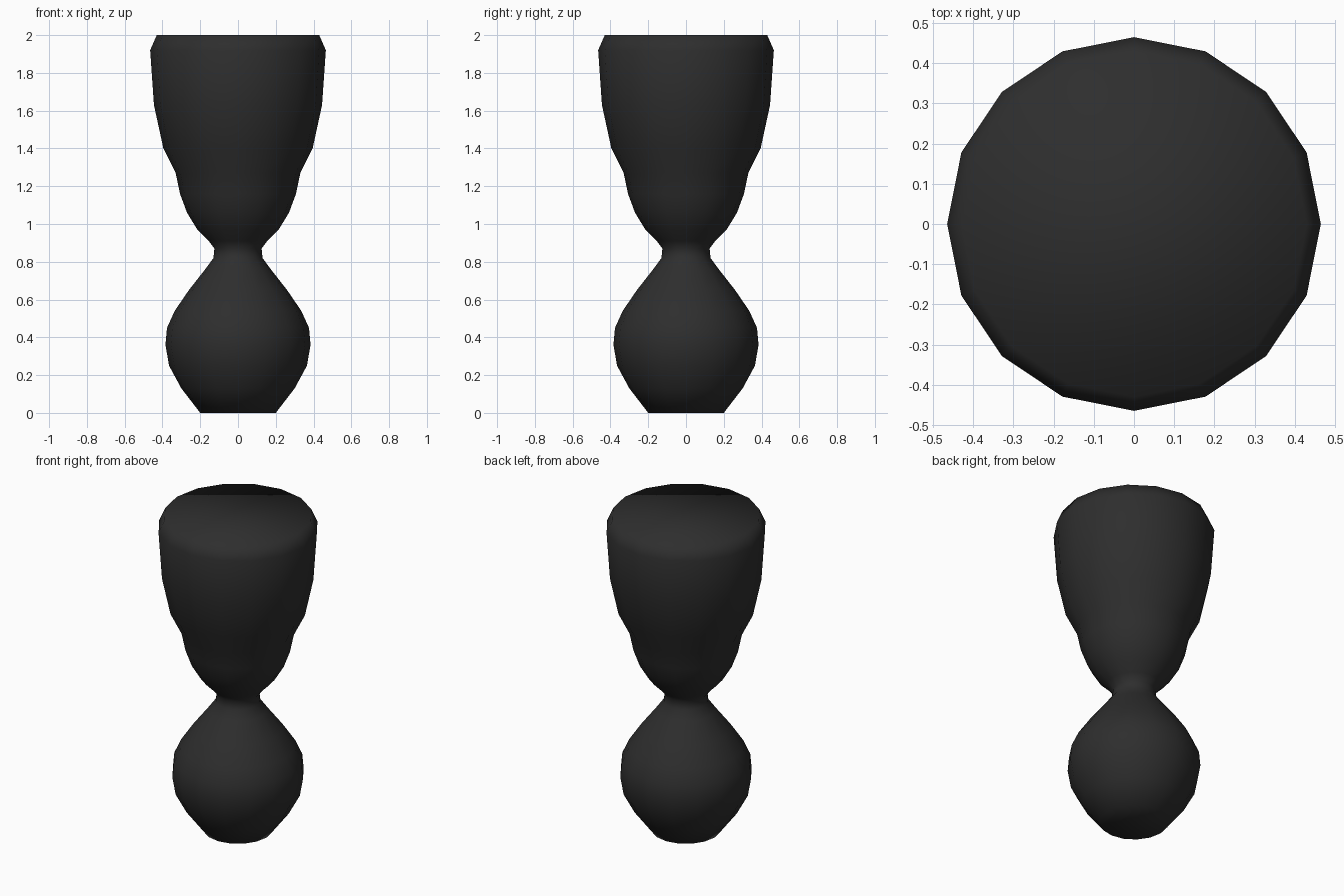
import bpy, bmesh, math

if "Cube" in bpy.data.objects:
    bpy.data.objects.remove(bpy.data.objects["Cube"])

SIDES = 16
# (radius, height) outline from foot to flat top
PROFILE = [
    (0.20, 0), (0.30, 0.13), (0.365, 0.25), (0.384, 0.36), (0.376, 0.45),
    (0.335, 0.54), (0.26, 0.65), (0.17, 0.765), (0.13, 0.82), (0.125, 0.87),
    (0.155, 0.91), (0.215, 0.97), (0.27, 1.06), (0.307, 1.16), (0.33, 1.27),
    (0.395, 1.40), (0.445, 1.63), (0.465, 1.92), (0.43, 2.0),
]


def lathe(name, profile, sides):
    bm = bmesh.new()
    rings = [[bm.verts.new((r * math.cos(math.tau * i / sides),
                            r * math.sin(math.tau * i / sides), z))
              for i in range(sides)] for r, z in profile]
    for a, b in zip(rings, rings[1:]):
        for i in range(sides):
            j = (i + 1) % sides
            bm.faces.new((a[i], a[j], b[j], b[i]))
    # Flat end caps
    bm.faces.new(rings[0][::-1])
    bm.faces.new(rings[-1])
    for f in bm.faces:
        f.smooth = True
    mesh = bpy.data.meshes.new(name)
    bm.to_mesh(mesh)
    bm.free()
    obj = bpy.data.objects.new(name, mesh)
    bpy.context.collection.objects.link(obj)
    return obj


# Turned body: bulb foot, narrow waist and flared upper part
body = lathe("turned_body", PROFILE, SIDES)
dark = bpy.data.materials.new("dark")
dark.diffuse_color = (0.027, 0.027, 0.027, 1)
dark.use_nodes = True
dark.node_tree.nodes["Principled BSDF"].inputs["Base Color"].default_value = dark.diffuse_color
body.data.materials.append(dark)
